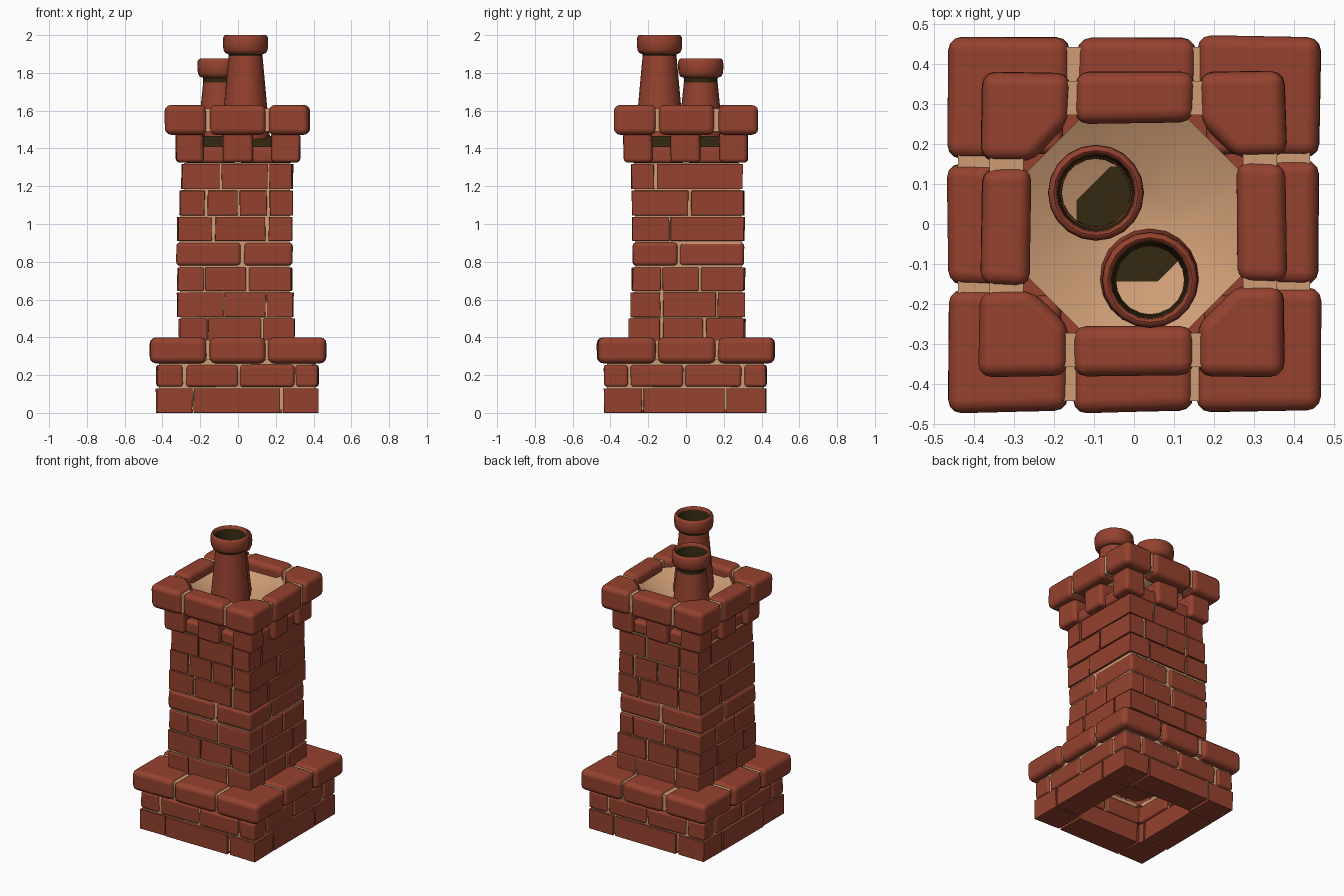
import bpy
import bmesh
import math
import random

random.seed(4)
if "Cube" in bpy.data.objects:
    bpy.data.objects.remove(bpy.data.objects["Cube"], do_unlink=True)


def material(name, rgb):
    m = bpy.data.materials.new(name)
    m.use_nodes = True
    m.diffuse_color = (*rgb, 1)
    m.node_tree.nodes["Principled BSDF"].inputs["Base Color"].default_value = (*rgb, 1)
    return m


BRICK = material("brick red", (0.30, 0.054, 0.028))
MORTAR = material("mortar tan", (0.62, 0.34, 0.18))
SOOT = material("dark soot", (0.034, 0.023, 0.006))


def finish(name, bm, mats, bevel=0.0, smooth=True):
    bmesh.ops.recalc_face_normals(bm, faces=bm.faces)
    mesh = bpy.data.meshes.new(name)
    bm.to_mesh(mesh)
    bm.free()
    for m in mats:
        mesh.materials.append(m)
    for p in mesh.polygons:
        p.use_smooth = smooth
    ob = bpy.data.objects.new(name, mesh)
    bpy.context.collection.objects.link(ob)
    if bevel:
        mod = ob.modifiers.new("rounded edges", "BEVEL")
        mod.width = bevel
        mod.segments = 3
        mod.limit_method = "ANGLE"
        mod.harden_normals = True
    return ob


def prism(bm, outline, z0, z1, wobble=0.0):
    def jit():
        return random.uniform(-wobble, wobble)
    shifted = [(x + jit(), y + jit()) for x, y in outline]
    low = [bm.verts.new((x, y, z0)) for x, y in shifted]
    high = [bm.verts.new((x + jit(), y + jit(), z1)) for x, y in shifted]
    bm.faces.new(low[::-1])
    bm.faces.new(high)
    for i in range(len(low)):
        j = (i + 1) % len(low)
        bm.faces.new((low[i], low[j], high[j], high[i]))


def rect(x0, x1, y0, y1):
    return [(x0, y0), (x1, y0), (x1, y1), (x0, y1)]


def side_point(b, side, t, d):
    x0, x1, y0, y1 = b
    return [(t, y0 + d), (x1 - d, t), (-t, y1 - d), (x0 + d, -t)][side]


def corner_point(b, side, d):
    x0, x1, y0, y1 = b
    return [(x1 - d, y0 + d), (x1 - d, y1 - d), (x0 + d, y1 - d), (x0 + d, y0 + d)][side]


def course(name, b, z0, z1, joints, depth, bevel=0.022, chamfer=False, gap=0.006):
    """Ring of bricks: straight ones between joints, L-shaped ones around corners."""
    bm = bmesh.new()
    for s in range(4):
        here, following, n = joints[s % 2], joints[(s + 1) % 2], (s + 1) % 4
        for a, c in zip(here, here[1:]):
            prism(bm, [side_point(b, s, a + gap, 0), side_point(b, s, c - gap, 0),
                       side_point(b, s, c - gap, depth), side_point(b, s, a + gap, depth)],
                  z0, z1, 0.004)
        a, c = here[-1] + gap, following[0] - gap
        outline = [side_point(b, s, a, 0), corner_point(b, s, 0),
                   side_point(b, n, c, 0), side_point(b, n, c, depth)]
        if not chamfer:
            outline.append(corner_point(b, s, depth))
        outline.append(side_point(b, s, a, depth))
        prism(bm, outline, z0, z1, 0.004)
    return finish(name, bm, [BRICK], bevel)


def mortar_ring(name, b, z0, z1, inset, depth):
    x0, x1, y0, y1 = b[0] + inset, b[1] - inset, b[2] + inset, b[3] - inset
    bm = bmesh.new()
    for r in (rect(x0, x1, y0, y0 + depth), rect(x0, x1, y1 - depth, y1),
              rect(x0, x0 + depth, y0 + depth, y1 - depth),
              rect(x1 - depth, x1, y0 + depth, y1 - depth)):
        prism(bm, r, z0, z1)
    return finish(name, bm, [MORTAR], smooth=False)


# Plinth: two courses and an overhanging slab, hollow underneath
plinth = (-0.43, 0.425, -0.43, 0.425)
course("plinth_course_lower", plinth, 0.0, 0.13, ([-0.24, 0.23], [-0.23, 0.21]), 0.18)
course("plinth_course_upper", plinth, 0.137, 0.255,
       ([-0.285, 0.005, 0.3], [-0.3, -0.01, 0.3]), 0.18)
mortar_ring("plinth_mortar", plinth, 0.015, 0.28, 0.013, 0.15)
ledge = (-0.465, 0.465, -0.468, 0.468)
course("plinth_slab", ledge, 0.262, 0.4, ([-0.158, 0.152], [-0.155, 0.16]), 0.2, 0.034)
mortar_ring("plinth_slab_mortar", ledge, 0.28, 0.385, 0.025, 0.16)
bm = bmesh.new()
prism(bm, rect(-0.29, 0.29, -0.29, 0.29), 0.3, 0.36)
finish("plinth_ceiling", bm, [BRICK], smooth=False)

# Shaft: gently leaning courses, each with bounds, heights and joints
shaft = [
    ((-0.31, 0.30, -0.305, 0.31), 0.37, 0.5, ([-0.16, 0.13], [-0.13, 0.1])),
    ((-0.32, 0.29, -0.29, 0.31), 0.508, 0.637, ([-0.075, 0.15], [-0.125, 0.16])),
    ((-0.32, 0.285, -0.285, 0.308), 0.645, 0.77, ([-0.18, 0.05], [-0.13, 0.07])),
    ((-0.325, 0.285, -0.282, 0.308), 0.778, 0.903, ([0.02], [-0.04])),
    ((-0.32, 0.285, -0.282, 0.308), 0.911, 1.037, ([-0.13, 0.155], [-0.085])),
    ((-0.31, 0.287, -0.283, 0.307), 1.045, 1.177, ([-0.17, 0.0, 0.16], [0.02])),
    ((-0.297, 0.287, -0.287, 0.296), 1.185, 1.318, ([-0.09, 0.16], [-0.16])),
]
for i, (b, z0, z1, joints) in enumerate(shaft):
    course(f"shaft_course_{i + 1}", b, z0, z1, joints, 0.12)
    mortar_ring(f"shaft_mortar_{i + 1}", b, z0 - 0.004, z1 + 0.004, 0.012, 0.09)

# Corbels: blocks at corners and middles, with a low recessed course between them
bm = bmesh.new()
for x in (-1, 0, 1):
    for y in (-1, 0, 1):
        if x or y:
            hx, hy = (0.075 if v else 0.08 for v in (x, y))
            cx, cy = x * 0.252, y * 0.252
            prism(bm, rect(cx - hx, cx + hx, cy - hy, cy + hy), 1.325, 1.485, 0.005)
finish("corbel_blocks", bm, [BRICK], 0.022)
course("corbel_recessed_course", (-0.29, 0.29, -0.29, 0.29), 1.322, 1.41,
       ([0.0], [0.0]), 0.12)
bm = bmesh.new()
prism(bm, rect(-0.2, 0.2, -0.2, 0.2), 1.36, 1.465)
finish("flue_core", bm, [SOOT], smooth=False)

# Crown slab with chamfered inner corners
crown = (-0.383, 0.38, -0.38, 0.38)
course("crown_slab", crown, 1.472, 1.63, ([-0.158, 0.155], [-0.15, 0.16]), 0.125, 0.034,
       chamfer=True)
mortar_ring("crown_mortar", crown, 1.49, 1.612, 0.022, 0.085)

# Sloping mortar bed inside the crown
bm = bmesh.new()
bowl = [[bm.verts.new((r * math.cos(a), r * math.sin(a), z))
         for a in (math.pi / 8 + k * math.pi / 4 for k in range(8))]
        for r, z in ((0.1, 1.47), (0.305, 1.58))]
bm.faces.new(bowl[0])
for k in range(8):
    j = (k + 1) % 8
    bm.faces.new((bowl[0][k], bowl[0][j], bowl[1][j], bowl[1][k]))
bed = finish("mortar_bed", bm, [MORTAR])
if bed.data.polygons[0].normal.z < 0:
    bed.data.flip_normals()


# Chimney pots: tapered body, rounded collar and sooty inside
def pot(name, x, y, top, foot_r, neck_r, sides=20):
    c = top - 0.09
    profile = [(foot_r, 1.45), (neck_r, c - 0.012), (0.108, c - 0.004), (0.117, c + 0.012),
               (0.12, c + 0.04), (0.119, top - 0.014), (0.113, top - 0.003), (0.106, top),
               (0.1, top - 0.004), (0.097, top - 0.02), (0.09, top - 0.1), (0.085, 1.5)]
    bm = bmesh.new()
    rings = [[bm.verts.new((x + r * math.cos(k * math.tau / sides),
                            y + r * math.sin(k * math.tau / sides), z))
              for k in range(sides)] for r, z in profile]
    for i, (lo, hi) in enumerate(zip(rings, rings[1:])):
        for k in range(sides):
            j = (k + 1) % sides
            f = bm.faces.new((lo[k], lo[j], hi[j], hi[k]))
            f.material_index = int(i >= len(profile) - 3)
    bm.faces.new(rings[-1]).material_index = 1
    bm.faces.new(rings[0])
    ob = finish(name, bm, [BRICK, SOOT])
    bpy.ops.object.select_all(action="DESELECT")
    ob.select_set(True)
    bpy.context.view_layer.objects.active = ob
    bpy.ops.object.shade_smooth_by_angle(angle=math.radians(50))


pot("tall_pot", 0.04, -0.14, 2.0, 0.13, 0.089)
pot("short_pot", -0.095, 0.078, 1.875, 0.12, 0.087)
